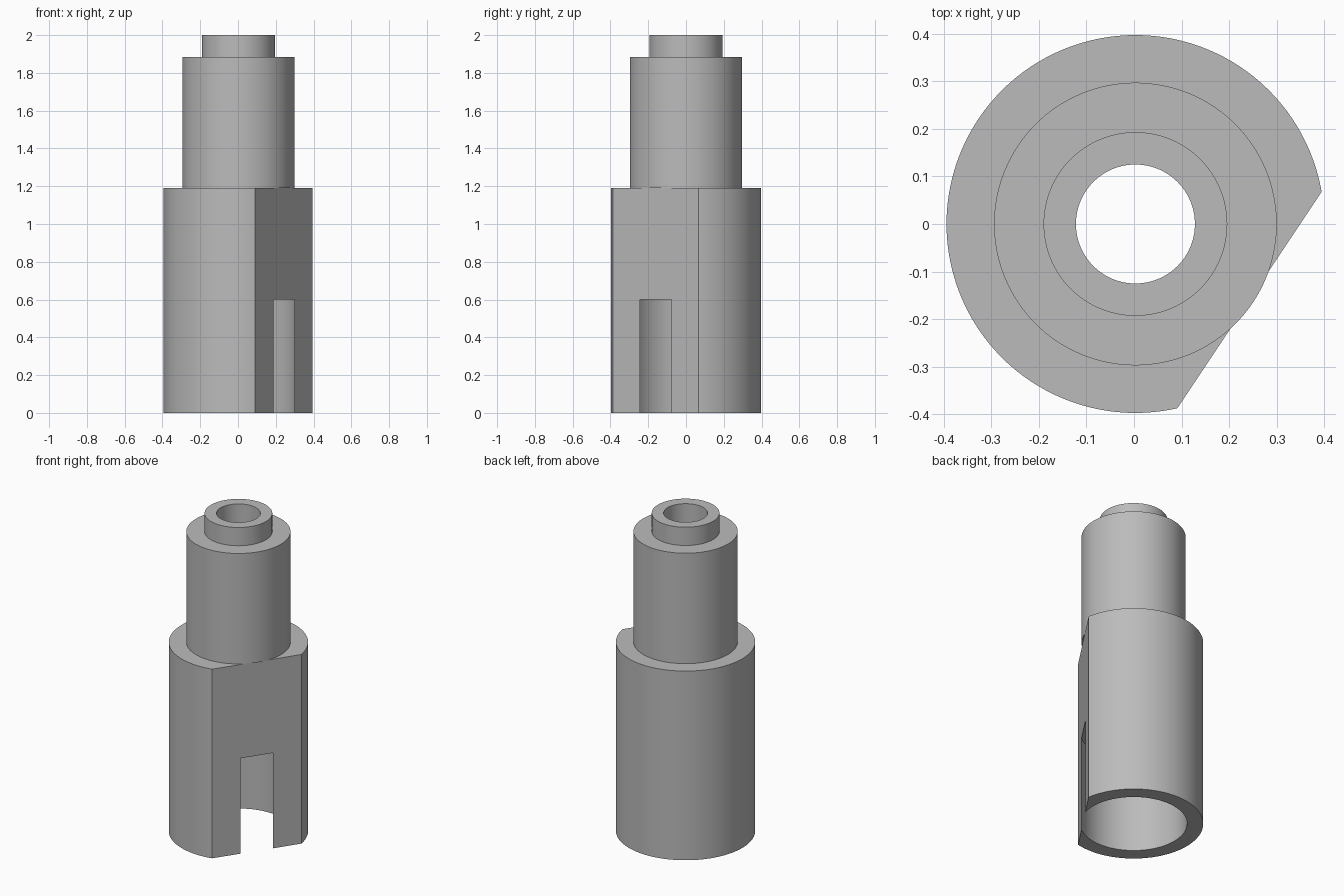
import bpy, bmesh, math
from mathutils import Vector

default = bpy.data.objects.get("Cube")
if default:
    bpy.data.objects.remove(default)

CENTRE_X = 0.003
HOLE, BORE, BODY, NECK, COLLAR = 0.125, 0.305, 0.397, 0.297, 0.193
SLOT_TOP, SHOULDER, NECK_TOP, TOP = 0.6, 1.19, 1.885, 2.0
FLAT_DISTANCE, FLAT_ANGLE = 0.288, math.radians(-33.7)

grey = bpy.data.materials.new("Plain grey")
grey.use_nodes = True
colour = (0.5, 0.5, 0.5, 1)
grey.diffuse_color = colour
grey.node_tree.nodes["Principled BSDF"].inputs["Base Color"].default_value = colour


def lathe(profile):
    """Spin a closed (radius, height) profile around the z axis."""
    bm = bmesh.new()
    verts = [bm.verts.new((r, 0, z)) for r, z in profile]
    edges = [bm.edges.new((v, verts[i - 1])) for i, v in enumerate(verts)]
    bmesh.ops.spin(bm, geom=verts + edges, axis=(0, 0, 1), cent=(0, 0, 0),
                   angle=math.tau, steps=128)
    bmesh.ops.remove_doubles(bm, verts=bm.verts, dist=1e-5)
    return bm


def finish(bm, name):
    bmesh.ops.recalc_face_normals(bm, faces=bm.faces)
    mesh = bpy.data.meshes.new(name)
    bm.to_mesh(mesh)
    bm.free()
    mesh.materials.append(grey)
    obj = bpy.data.objects.new(name, mesh)
    obj.location.x = CENTRE_X
    bpy.context.collection.objects.link(obj)
    bpy.ops.object.select_all(action='DESELECT')
    obj.select_set(True)
    bpy.context.view_layer.objects.active = obj
    bpy.ops.object.shade_smooth_by_angle(angle=math.radians(30))


# Lower body: wide bore below, narrow hole above, one side cut flat.
# The flat breaks into the bore, which leaves the open slot.
body = lathe([(BORE, 0), (BODY, 0), (BODY, SHOULDER), (HOLE, SHOULDER),
              (HOLE, SLOT_TOP), (BORE, SLOT_TOP)])
normal = Vector((math.cos(FLAT_ANGLE), math.sin(FLAT_ANGLE), 0))
bmesh.ops.bisect_plane(body, geom=body.verts[:] + body.edges[:] + body.faces[:],
                       plane_co=normal * FLAT_DISTANCE, plane_no=normal,
                       clear_outer=True)
rim = [e for e in body.edges if e.is_boundary]
bmesh.ops.edgenet_fill(body, edges=rim)
finish(body, "lower_body")

# Upper neck with its narrow collar
neck = lathe([(HOLE, SHOULDER), (NECK, SHOULDER), (NECK, NECK_TOP),
              (COLLAR, NECK_TOP), (COLLAR, TOP), (HOLE, TOP)])
finish(neck, "upper_neck")
